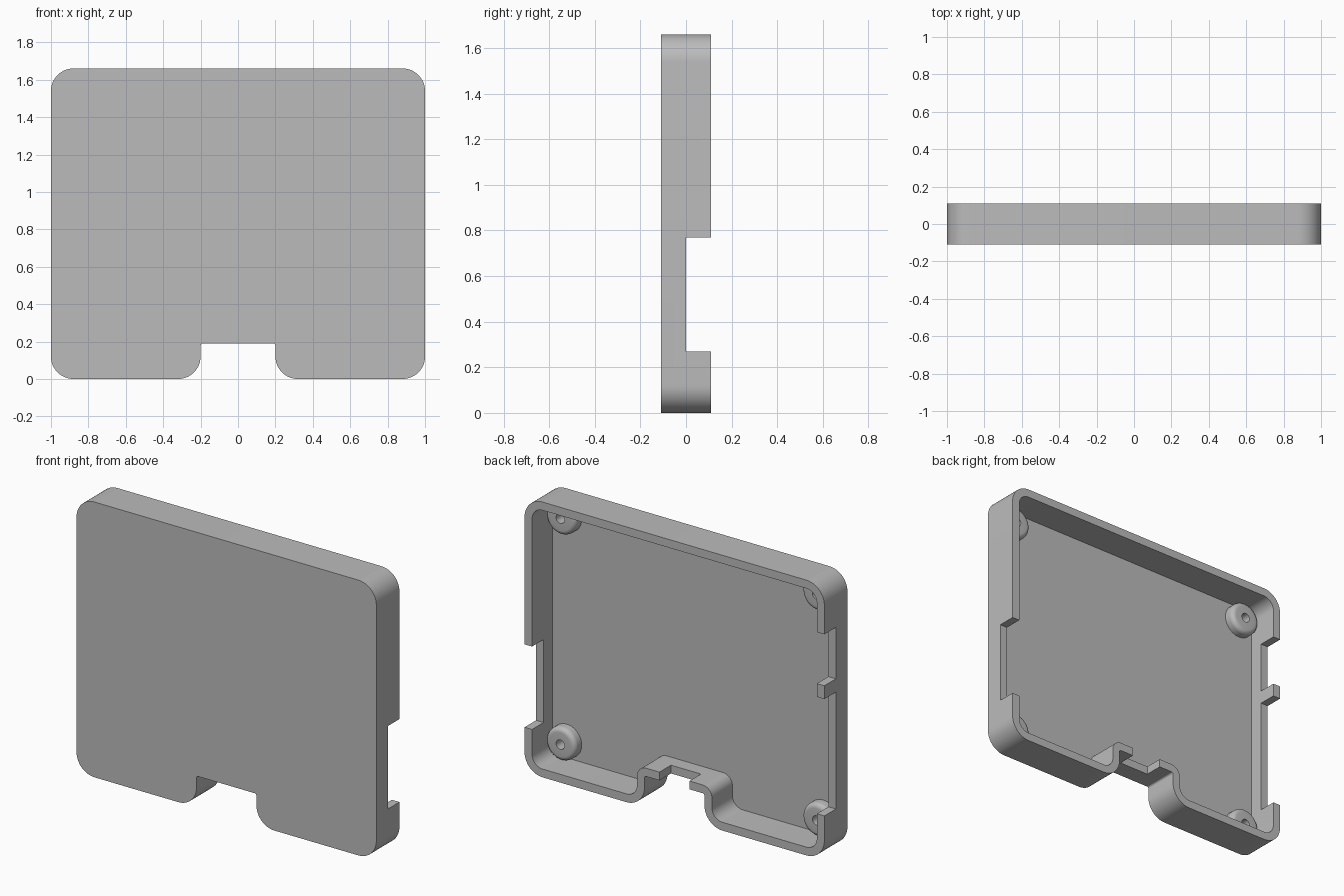
import bpy, bmesh
from math import sin, cos, pi, radians
from mathutils import Vector, Matrix

if "Cube" in bpy.data.objects:
    bpy.data.objects.remove(bpy.data.objects["Cube"])

grey = bpy.data.materials.new("grey plastic")
grey.use_nodes = True
grey.diffuse_color = (0.5, 0.5, 0.5, 1)
grey.node_tree.nodes["Principled BSDF"].inputs["Base Color"].default_value = (0.5, 0.5, 0.5, 1)

BACK, FRONT, FLOOR = 0.11, -0.11, -0.085
HEIGHT, WALL = 1.66, 0.05


def make_object(name, bm):
    bmesh.ops.recalc_face_normals(bm, faces=bm.faces[:])
    mesh = bpy.data.meshes.new(name)
    bm.to_mesh(mesh)
    bm.free()
    mesh.materials.append(grey)
    obj = bpy.data.objects.new(name, mesh)
    bpy.context.collection.objects.link(obj)
    return obj


def activate(obj):
    bpy.ops.object.select_all(action='DESELECT')
    obj.select_set(True)
    bpy.context.view_layer.objects.active = obj


def rounded(corners, steps=12):
    """Replace each (x, z, radius) corner with an arc."""
    points = []
    for i, (x, z, r) in enumerate(corners):
        p = Vector((x, z))
        a = (Vector(corners[i - 1][:2]) - p).normalized()
        b = (Vector(corners[(i + 1) % len(corners)][:2]) - p).normalized()
        centre = p + r * (a + b)
        for k in range(steps + 1):
            t = k / steps * pi / 2
            points.append(centre - r * (b * cos(t) + a * sin(t)))
    return points


def case_outline(inset):
    """Rounded plate with a bottom notch, shrunk by the inset."""
    side, low, high = 1 - inset, inset, HEIGHT - inset
    notch, notch_top = 0.2 + inset, 0.19 + inset
    r, small = 0.12 - inset, 0.012 + inset
    right = [(notch, notch_top, small), (notch, low, r), (side, low, r), (side, high, r)]
    return rounded(right + [(-x, z, q) for x, z, q in reversed(right)])


def prism(name, outline, y0, y1):
    bm = bmesh.new()
    face = bm.faces.new([bm.verts.new((p[0], y0, p[1])) for p in outline])
    out = bmesh.ops.extrude_face_region(bm, geom=[face])
    verts = [v for v in out["geom"] if isinstance(v, bmesh.types.BMVert)]
    bmesh.ops.translate(bm, verts=verts, vec=(0, y1 - y0, 0))
    return make_object(name, bm)


def cut(obj, cutter):
    mod = obj.modifiers.new("cut", 'BOOLEAN')
    mod.operation, mod.solver, mod.object = 'DIFFERENCE', 'EXACT', cutter
    activate(obj)
    bpy.ops.object.modifier_apply(modifier=mod.name)
    bpy.data.objects.remove(cutter)


def cut_box(obj, x0, x1, z0, z1, y0=0.0):
    cut(obj, prism("cutter", [(x0, z0), (x1, z0), (x1, z1), (x0, z1)], y0, 0.3))


# Shallow tray, open at the back
case = prism("case_shell", case_outline(0), FRONT, BACK)
cut(case, prism("cutter", case_outline(WALL), FLOOR, 0.3))

# Port openings in the side walls and over the bottom notch
cut_box(case, 0.92, 1.1, 0.27, 0.77)
cut_box(case, -1.1, -0.92, 0.27, 0.975)
cut_box(case, -1.1, -0.92, 1.055, 1.365)
cut_box(case, -0.1, 0.1, 0.15, 0.27)
activate(case)
bpy.ops.object.shade_smooth_by_angle(angle=radians(30))


# Round screw bosses with a soft rim and a blind hole
def boss(name, x, z, radius=0.1, hole=0.028, height=0.062, soft=0.028):
    profile = [(hole, -0.005), (hole, height)]
    for k in range(7):
        t = k / 6 * pi / 2
        profile.append((radius - soft + soft * sin(t), height - soft + soft * cos(t)))
    profile.append((radius, -0.005))
    bm = bmesh.new()
    verts = [bm.verts.new((r, h, 0)) for r, h in profile]
    edges = [bm.edges.new(pair) for pair in zip(verts, verts[1:])]
    bmesh.ops.spin(bm, geom=verts + edges, cent=(0, 0, 0), axis=(0, 1, 0),
                   angle=2 * pi, steps=40)
    bmesh.ops.remove_doubles(bm, verts=bm.verts[:], dist=0.0005)
    # close the underside into a solid ring
    rims = [e for e in bm.edges if e.is_boundary]
    bmesh.ops.bridge_loops(bm, edges=rims)
    bmesh.ops.transform(bm, matrix=Matrix.Translation((x, FLOOR, z)), verts=bm.verts[:])
    obj = make_object(name, bm)
    activate(obj)
    bpy.ops.object.shade_smooth_by_angle(angle=radians(35))


for side, x in (("left", 0.855), ("right", -0.855)):
    for level, z in (("lower", 0.153), ("upper", 1.515)):
        boss(f"{level}_{side}_boss", x, z)
